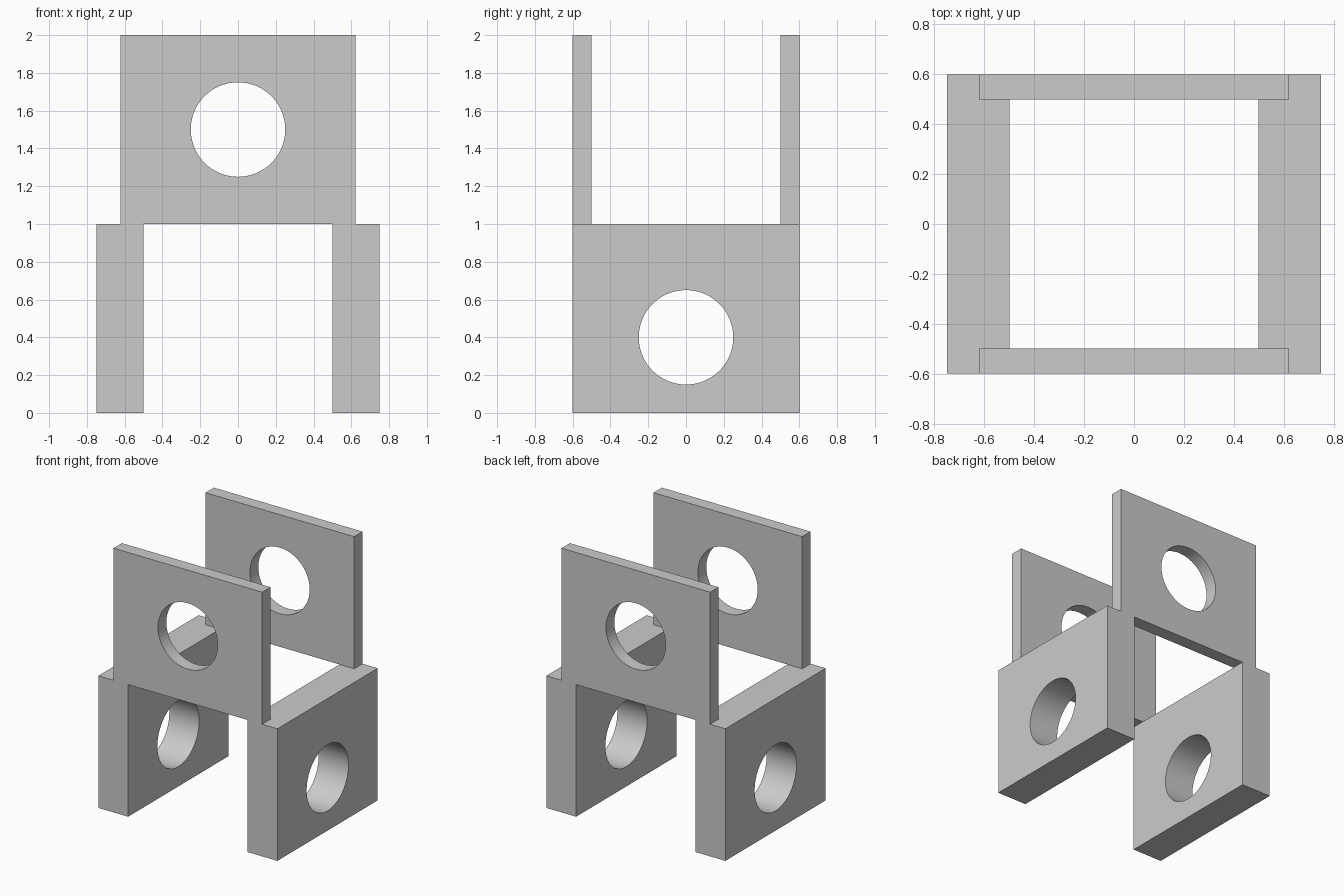
import bpy, math

if "Cube" in bpy.data.objects:
    bpy.data.objects.remove(bpy.data.objects["Cube"])


def plate(name, size, loc):
    bpy.ops.mesh.primitive_cube_add(size=1, location=loc)
    ob = bpy.context.object
    ob.name = name
    ob.scale = size
    bpy.ops.object.transform_apply(location=True, rotation=True, scale=True)
    return ob


def bore(name, loc, rot):
    bpy.ops.mesh.primitive_cylinder_add(vertices=96, radius=0.25, depth=2,
                                        location=loc, rotation=rot)
    ob = bpy.context.object
    ob.name = name
    ob.hide_render = True
    return ob


def combine(target, tool, operation):
    mod = target.modifiers.new(operation.lower(), 'BOOLEAN')
    mod.operation = operation
    mod.solver = 'EXACT'
    mod.object = tool
    bpy.context.view_layer.objects.active = target
    bpy.ops.object.modifier_apply(modifier=mod.name)
    bpy.data.objects.remove(tool, do_unlink=True)


# Front upper plate becomes the one-piece frame
frame = plate("plate_frame", (1.245, 0.1, 1), (0, -0.55, 1.5))

# Thick lower side plates, fused under the corners
for side, s in (("left", -1), ("right", 1)):
    combine(frame, plate(side + "_side_plate", (0.25, 1.2, 1), (s * 0.625, 0, 0.5)), 'UNION')

# Back upper plate
combine(frame, plate("back_plate", (1.245, 0.1, 1), (0, 0.55, 1.5)), 'UNION')

# Round holes through each pair of plates
combine(frame, bore("upper_bore", (0, 0, 1.5), (math.pi / 2, 0, 0)), 'DIFFERENCE')
combine(frame, bore("lower_bore", (0, 0, 0.4), (0, math.pi / 2, 0)), 'DIFFERENCE')

# Smooth hole walls, crisp plate edges
bpy.ops.object.select_all(action='DESELECT')
frame.select_set(True)
bpy.context.view_layer.objects.active = frame
bpy.ops.object.shade_smooth_by_angle(angle=math.radians(30))
